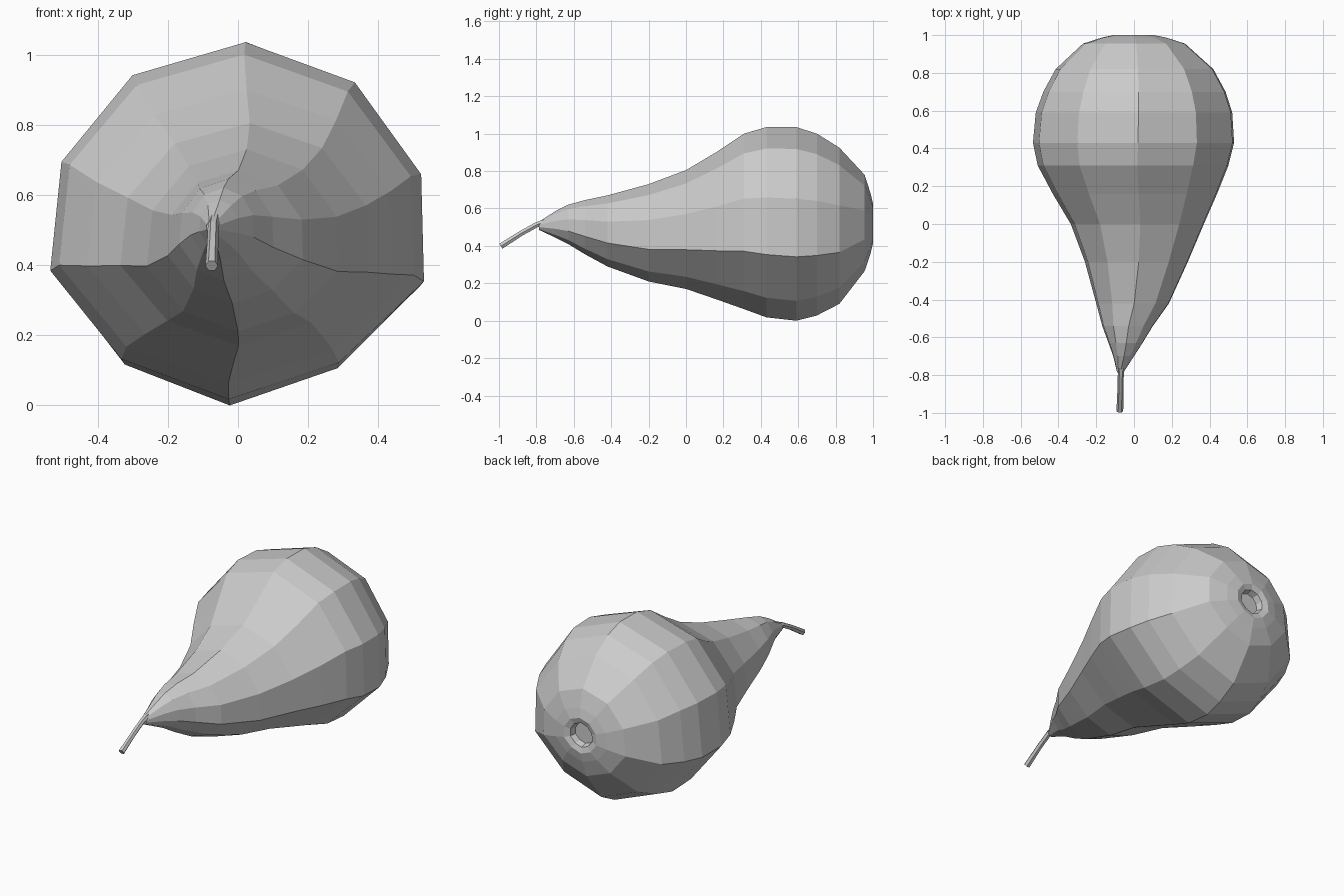
import bpy, bmesh, math
from mathutils import Vector


def loft(name, rings):
    """Skin equal-length rings of points with quads and cap both ends."""
    bm = bmesh.new()
    loops = [[bm.verts.new(p) for p in ring] for ring in rings]
    n = len(loops[0])
    for a, b in zip(loops, loops[1:]):
        for i in range(n):
            j = (i + 1) % n
            bm.faces.new((a[i], a[j], b[j], b[i]))
    bm.faces.new(loops[0])
    bm.faces.new(loops[-1])
    bmesh.ops.recalc_face_normals(bm, faces=bm.faces)
    mesh = bpy.data.meshes.new(name)
    bm.to_mesh(mesh)
    bm.free()
    obj = bpy.data.objects.new(name, mesh)
    bpy.context.collection.objects.link(obj)
    return obj


# Slightly irregular ten-sided cross-section, scaled to each ring's extents
section = [(0.045, 1.0), (0.63, 0.775), (0.985, 0.26), (1.0, -0.34),
           (0.545, -0.795), (-0.045, -1.0), (-0.62, -0.775),
           (-1.0, -0.28), (-0.94, 0.33), (-0.56, 0.815)]

# Body rings: y, left x, right x, bottom z, top z
profile = [
    (-0.785, -0.09, -0.055, 0.485, 0.53),
    (-0.70, -0.11, 0.0, 0.445, 0.585),
    (-0.63, -0.135, 0.045, 0.41, 0.62),
    (-0.54, -0.168, 0.10, 0.355, 0.645),
    (-0.42, -0.20, 0.185, 0.29, 0.67),
    (-0.20, -0.26, 0.285, 0.21, 0.73),
    (0.00, -0.335, 0.37, 0.17, 0.805),
    (0.16, -0.43, 0.44, 0.115, 0.90),
    (0.31, -0.51, 0.50, 0.062, 1.00),
    (0.43, -0.535, 0.53, 0.018, 1.035),
    (0.59, -0.52, 0.52, 0.0, 1.035),
    (0.70, -0.48, 0.485, 0.028, 1.00),
    (0.82, -0.415, 0.42, 0.09, 0.925),
    (0.955, -0.27, 0.27, 0.265, 0.78),
    (0.987, -0.17, 0.17, 0.36, 0.68),
    (1.00, -0.11, 0.105, 0.415, 0.625),
    # Blossom-end dimple
    (0.99, -0.075, 0.07, 0.448, 0.592),
    (0.955, -0.065, 0.06, 0.458, 0.582),
]


def body_ring(y, x0, x1, z0, z1):
    cx, cz = (x0 + x1) / 2, (z0 + z1) / 2
    return [(cx + u * (x1 - x0) / 2, y, cz + v * (z1 - z0) / 2)
            for u, v in section]


loft("pear_body", [body_ring(*p) for p in profile])

# Bent stem: six-sided tube along a short path
path = [Vector(p) for p in [(-0.065, -0.74, 0.535), (-0.07, -0.80, 0.512),
                            (-0.072, -0.88, 0.468), (-0.075, -0.99, 0.398)]]
radii = [0.017, 0.016, 0.016, 0.018]
stem_rings = []
for i, (p, r) in enumerate(zip(path, radii)):
    t = (path[min(i + 1, 3)] - path[max(i - 1, 0)]).normalized()
    side = Vector((1, 0, 0))
    up = side.cross(t).normalized()
    stem_rings.append([p + r * (math.cos(k * math.pi / 3) * side +
                                math.sin(k * math.pi / 3) * up)
                       for k in range(6)])
loft("stem", stem_rings)
